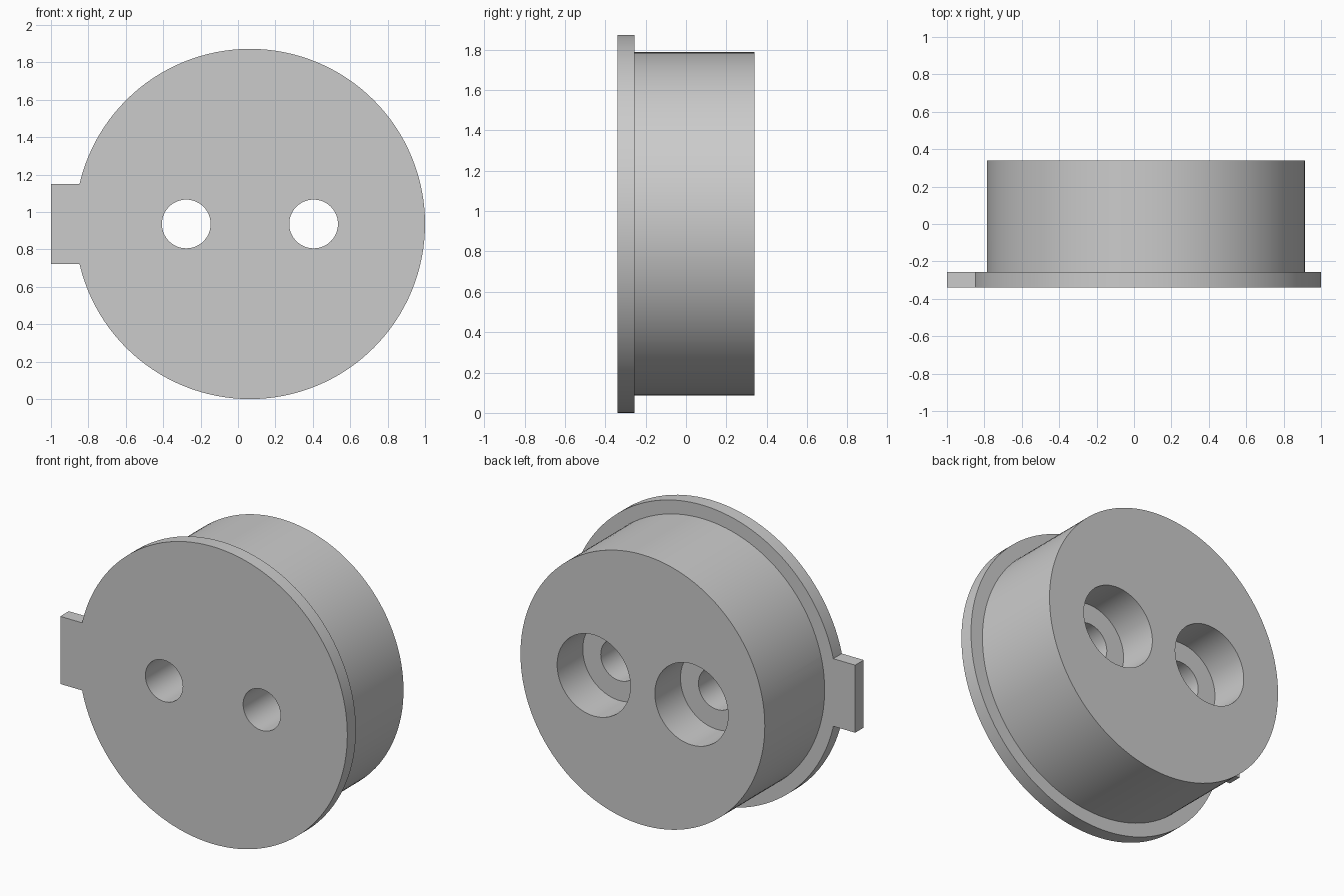
import bpy
from math import radians

cube = bpy.data.objects.get("Cube")
if cube:
    bpy.data.objects.remove(cube, do_unlink=True)

U = 2 / 23.5                  # one design unit
CX, CZ = 1 - 11 * U, 11 * U   # axis of the round parts
FRONT, BACK = -4 * U, 4 * U
FLANGE_BACK = FRONT + U
STEP = BACK - 3 * U           # floor of the counterbores

grey = bpy.data.materials.new("plain grey")
grey.use_nodes = True
colour = (0.6, 0.6, 0.6, 1)
grey.diffuse_color = colour
grey.node_tree.nodes["Principled BSDF"].inputs["Base Color"].default_value = colour


def disc(name, radius, y0, y1, x=CX, sides=128):
    """Cylinder along y from y0 to y1."""
    bpy.ops.mesh.primitive_cylinder_add(
        vertices=sides, radius=radius, depth=y1 - y0,
        location=(x, (y0 + y1) / 2, CZ), rotation=(radians(90), 0, 0))
    ob = bpy.context.object
    ob.name = name
    ob.data.materials.append(grey)
    return ob


def block(name, x0, x1, y0, y1, height):
    bpy.ops.mesh.primitive_cube_add(size=1, location=((x0 + x1) / 2, (y0 + y1) / 2, CZ))
    ob = bpy.context.object
    ob.name = name
    ob.scale = (x1 - x0, y1 - y0, height)
    bpy.ops.object.transform_apply(location=False, rotation=False, scale=True)
    ob.data.materials.append(grey)
    return ob


def combine(target, tool, operation):
    """Apply a boolean and remove its tool."""
    mod = target.modifiers.new(operation.title(), 'BOOLEAN')
    mod.operation = operation
    mod.solver = 'EXACT'
    mod.object = tool
    bpy.context.view_layer.objects.active = target
    bpy.ops.object.modifier_apply(modifier=mod.name)
    bpy.data.objects.remove(tool, do_unlink=True)


# Round plug with a thin front flange and a side tab
plug = disc("flanged_plug", 10 * U, FRONT + U / 2, BACK)
flange = disc("flange", 11 * U, FRONT, FLANGE_BACK)
tab = block("side_tab", -1, CX - 10.5 * U, FRONT, FLANGE_BACK, 5 * U)
combine(flange, tab, 'UNION')
combine(plug, flange, 'UNION')

# Two through holes, counterbored from the back
for side in (-1, 1):
    x = CX + side * 4 * U
    combine(plug, disc("hole_cutter", 1.53 * U, FRONT - U, BACK + U, x, 64), 'DIFFERENCE')
    combine(plug, disc("counterbore_cutter", 3 * U, STEP, BACK + U, x, 96), 'DIFFERENCE')

# Smooth walls, sharp rims
bpy.ops.object.select_all(action='DESELECT')
plug.select_set(True)
bpy.context.view_layer.objects.active = plug
bpy.ops.object.shade_smooth_by_angle(angle=radians(30))
